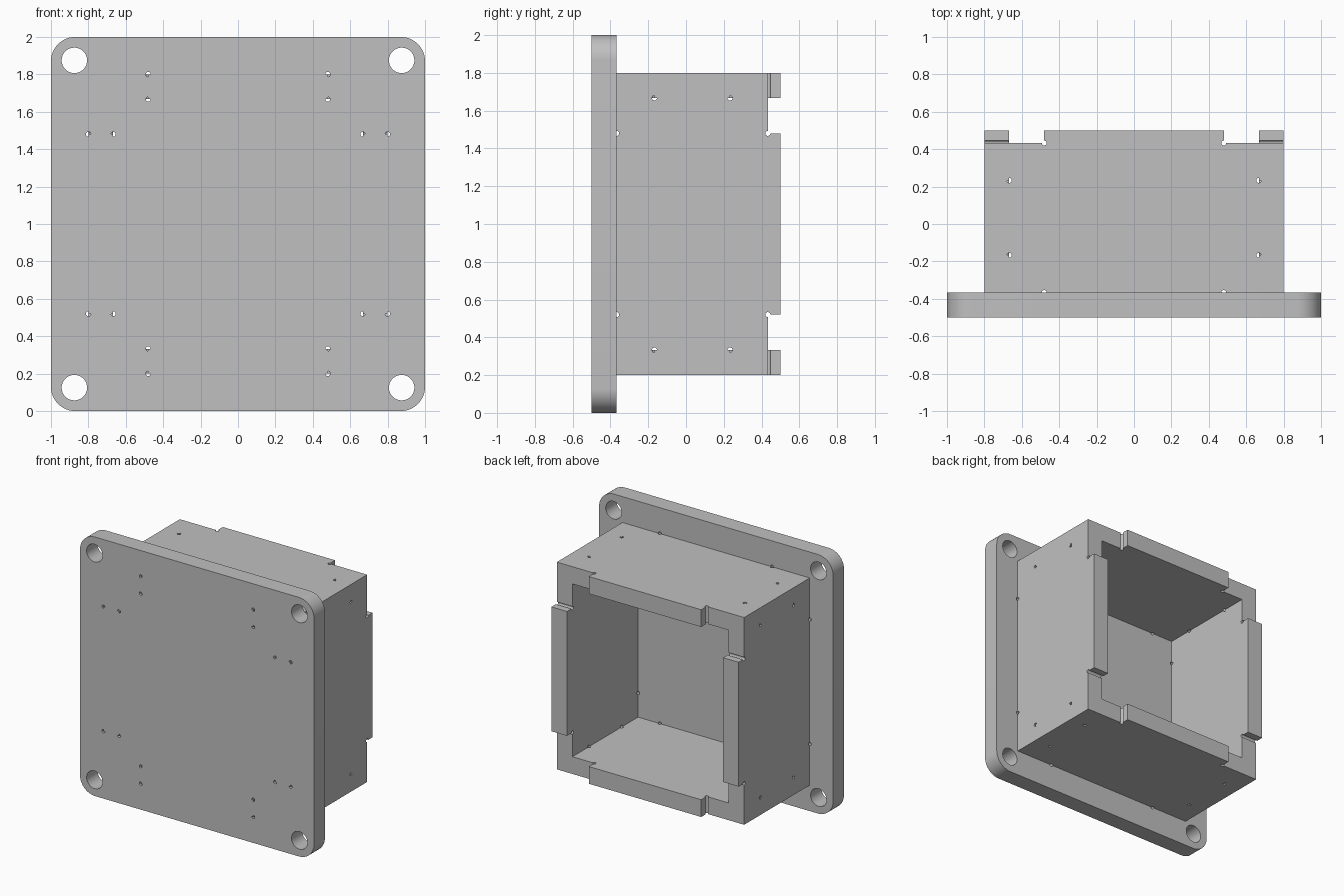
import bpy, bmesh, math
from mathutils import Matrix

if "Cube" in bpy.data.objects:
    bpy.data.objects.remove(bpy.data.objects["Cube"], do_unlink=True)

OUT, INN = 0.8, 0.667          # outer and inner half width of the box
TAB = 0.48                     # half length of the tabs
FRONT, SEAT, RIM, BACK = -0.5, -0.367, 0.433, 0.5
FINGER = (-0.167, 0.233)       # corner finger joint
RELIEF = 0.0133                # radius of the drilled corner reliefs

grey = bpy.data.materials.new("mid_grey")
grey.use_nodes = True
colour = (0.527, 0.527, 0.527, 1)
grey.diffuse_color = colour
grey.node_tree.nodes["Principled BSDF"].inputs["Base Color"].default_value = colour


def add_prism(bm, outline, lo, hi):
    """Extrude a counter-clockwise outline from z = lo to z = hi."""
    face = bm.faces.new([bm.verts.new((x, y, lo)) for x, y in outline])
    made = bmesh.ops.extrude_face_region(bm, geom=[face])["geom"]
    top = [v for v in made if isinstance(v, bmesh.types.BMVert)]
    bmesh.ops.translate(bm, verts=top, vec=(0, 0, hi - lo))
    bmesh.ops.recalc_face_normals(bm, faces=bm.faces)


def circle(cx, cy, r, n):
    angles = [2 * math.pi * (i + 0.5) / n for i in range(n)]
    return [(cx + r * math.cos(a), cy + r * math.sin(a)) for a in angles]


def rectangle(x0, x1, y0, y1):
    return [(x0, y0), (x1, y0), (x1, y1), (x0, y1)]


def make_object(name, outlines, lo, hi):
    bm = bmesh.new()
    for outline in outlines:
        add_prism(bm, outline, lo, hi)
    mesh = bpy.data.meshes.new(name)
    bm.to_mesh(mesh)
    bm.free()
    obj = bpy.data.objects.new(name, mesh)
    bpy.context.collection.objects.link(obj)
    return obj


def sheet(name, outline, cut_groups, lo, hi, matrix):
    """Flat panel with cut-outs, then turned into place."""
    obj = make_object(name, [outline], lo, hi)
    obj.data.materials.append(grey)
    bpy.ops.object.select_all(action='DESELECT')
    bpy.context.view_layer.objects.active = obj
    obj.select_set(True)
    for cuts in cut_groups:
        cutter = make_object("cutter", cuts, lo - 0.1, hi + 0.1)
        cutter.hide_render = True
        mod = obj.modifiers.new("cut", 'BOOLEAN')
        mod.operation, mod.solver, mod.object = 'DIFFERENCE', 'EXACT', cutter
        bpy.ops.object.modifier_apply(modifier=mod.name)
        bpy.data.objects.remove(cutter, do_unlink=True)
    obj.data.transform(matrix)
    bpy.ops.object.shade_smooth_by_angle(angle=math.radians(30))
    return obj


def both_sides(half):
    """Complete a right-hand outline with its mirror image."""
    return half + [(-x, y) for x, y in reversed(half)]


lift = Matrix.Translation((0, 0, 1))

# Face plate: rounded square, four bolt holes, four slots with corner reliefs
R, STEPS = 0.13, 12
plate = []
for q, (sx, sy) in enumerate([(1, 1), (-1, 1), (-1, -1), (1, -1)]):
    for i in range(STEPS + 1):
        a = math.pi / 2 * (q + i / STEPS)
        plate.append((sx * (1 - R) + R * math.cos(a), sy * (1 - R) + R * math.sin(a)))
bolts = [circle(x, y, 0.068, 48) for x in (-0.875, 0.875) for y in (-0.875, 0.875)]
slots = [rectangle(INN, OUT, -TAB, TAB), rectangle(-OUT, -INN, -TAB, TAB),
         rectangle(-TAB, TAB, INN, OUT), rectangle(-TAB, TAB, -OUT, -INN)]
reliefs = [circle(x, y, RELIEF, 16) for slot in slots for x, y in slot]
sheet("face_plate", plate, [bolts + slots, reliefs], -SEAT, -FRONT,
      lift @ Matrix.Rotation(math.pi / 2, 4, 'X'))

# Box walls: tabs front and back, interlocking fingers at the corners
holes = [circle(s * x, y, RELIEF, 16) for s in (-1, 1)
         for x, y in [(TAB, SEAT), (TAB, RIM), (INN, FINGER[0]), (INN, FINGER[1])]]
for i, name in enumerate(["top_wall", "left_wall", "bottom_wall", "right_wall"]):
    edge, joint = (INN, OUT) if i % 2 == 0 else (OUT, INN)
    half = [(TAB, FRONT), (TAB, SEAT), (edge, SEAT), (edge, FINGER[0]),
            (joint, FINGER[0]), (joint, FINGER[1]), (edge, FINGER[1]),
            (edge, RIM), (TAB, RIM), (TAB, BACK)]
    sheet(name, both_sides(half), [holes], INN, OUT,
          lift @ Matrix.Rotation(i * math.pi / 2, 4, 'Y'))
